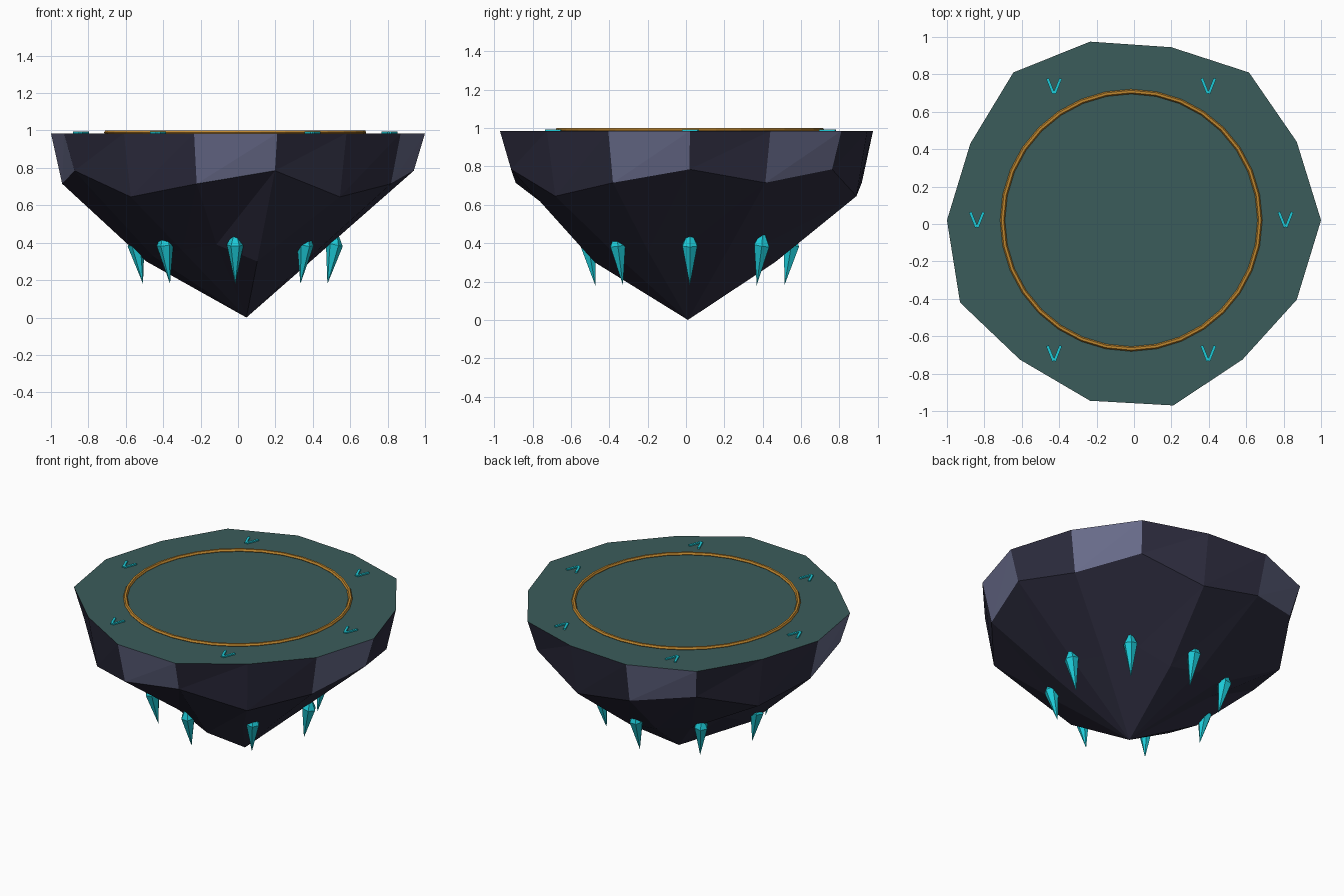
import bpy, bmesh, math
from mathutils import Vector, Matrix

if "Cube" in bpy.data.objects:
    bpy.data.objects.remove(bpy.data.objects["Cube"])


def material(name, rgb):
    m = bpy.data.materials.new(name)
    m.diffuse_color = (*rgb, 1)
    m.use_nodes = True
    m.node_tree.nodes["Principled BSDF"].inputs["Base Color"].default_value = m.diffuse_color
    return m


dark = material("dark stone", (0.027, 0.026, 0.050))
light = material("light stone", (0.14, 0.15, 0.26))
green = material("mossy green", (0.043, 0.108, 0.105))
cyan = material("crystal cyan", (0.012, 0.60, 0.69))
gold = material("bronze gold", (0.52, 0.24, 0.028))

CX, CY, TOP = -0.015, 0.02, 0.985


def finish(bm, name, mats):
    bmesh.ops.recalc_face_normals(bm, faces=bm.faces)
    me = bpy.data.meshes.new(name)
    bm.to_mesh(me)
    bm.free()
    for m in mats:
        me.materials.append(m)
    ob = bpy.data.objects.new(name, me)
    bpy.context.collection.objects.link(ob)
    return ob


# Floating rock: irregular 14-sided rim, two shrinking rings, off-centre tip
rim = [(1.0, .02), (.87, .44), (.615, .81), (.2, .945), (-.235, .975),
       (-.645, .81), (-.875, .43), (-1.0, .02), (-.93, -.42), (-.61, -.725),
       (-.235, -.945), (.21, -.97), (.58, -.725), (.87, -.405)]
N = len(rim)
bm = bmesh.new()
a, b, c = [], [], []
for i, (x, y) in enumerate(rim):
    k = i or N
    a.append(bm.verts.new((x, y, TOP)))
    b.append(bm.verts.new((x * .94, y * .94, .645 + .07 * (k % 3))))
    c.append(bm.verts.new((x * .49, y * .49, .30 + .03 * ((k + 1) % 4))))
tip = bm.verts.new((.045, .01, 0))
bm.faces.new(a).material_index = 2
for i in range(N):
    j = (i + 1) % N
    for up, lo, mi in ((a, b, int(i % 3 == 1)), (b, c, 0)):
        bm.faces.new((up[i], lo[i], up[j])).material_index = mi
        bm.faces.new((up[j], lo[i], lo[j])).material_index = mi
    bm.faces.new((c[i], tip, c[j]))
finish(bm, "floating_rock", [dark, light, green])

# Bronze ring inlaid on the top
bpy.ops.mesh.primitive_torus_add(major_segments=32, minor_segments=6,
                                 major_radius=.688, minor_radius=.013,
                                 location=(CX, CY, TOP + .004))
ring = bpy.context.object
ring.name = "top_ring"
ring.data.materials.append(gold)

# Crystals: six-sided double points hanging around the underside
for k in range(8):
    ang = k * math.pi / 4
    out = Vector((math.cos(ang), math.sin(ang), 0))
    base = Vector((CX, CY, 0))
    bm = bmesh.new()
    low = bm.verts.new(base + out * .493 + Vector((0, 0, .18)))
    high = bm.verts.new(base + out * .54 + Vector((0, 0, .475)))
    mid = base + out * .53 + Vector((0, 0, .39))
    loop = []
    for s in range(6):
        t = s * math.pi / 3
        r = Vector((math.cos(t), math.sin(t), 0))
        loop.append(bm.verts.new(mid + r * .045 + Vector((0, 0, -.01 * r.dot(out)))))
    for s in range(6):
        u, v = loop[s], loop[(s + 1) % 6]
        bm.faces.new((u, v, high))
        bm.faces.new((v, u, low))
    finish(bm, f"crystal_{k + 1}", [cyan])

# V-shaped marks around the ring
for k in range(6):
    ang = k * math.pi / 3
    px, py = CX + .825 * math.cos(ang), CY + .825 * math.sin(ang)
    bm = bmesh.new()
    for side in (-1, 1):
        mat = (Matrix.Translation((px + side * .019, py + .003, TOP + .004))
               @ Matrix.Rotation(-side * .38, 4, 'Z')
               @ Matrix.Diagonal((.015, .088, .009, 1)))
        bmesh.ops.create_cube(bm, size=1, matrix=mat)
    finish(bm, f"mark_{k + 1}", [cyan])
